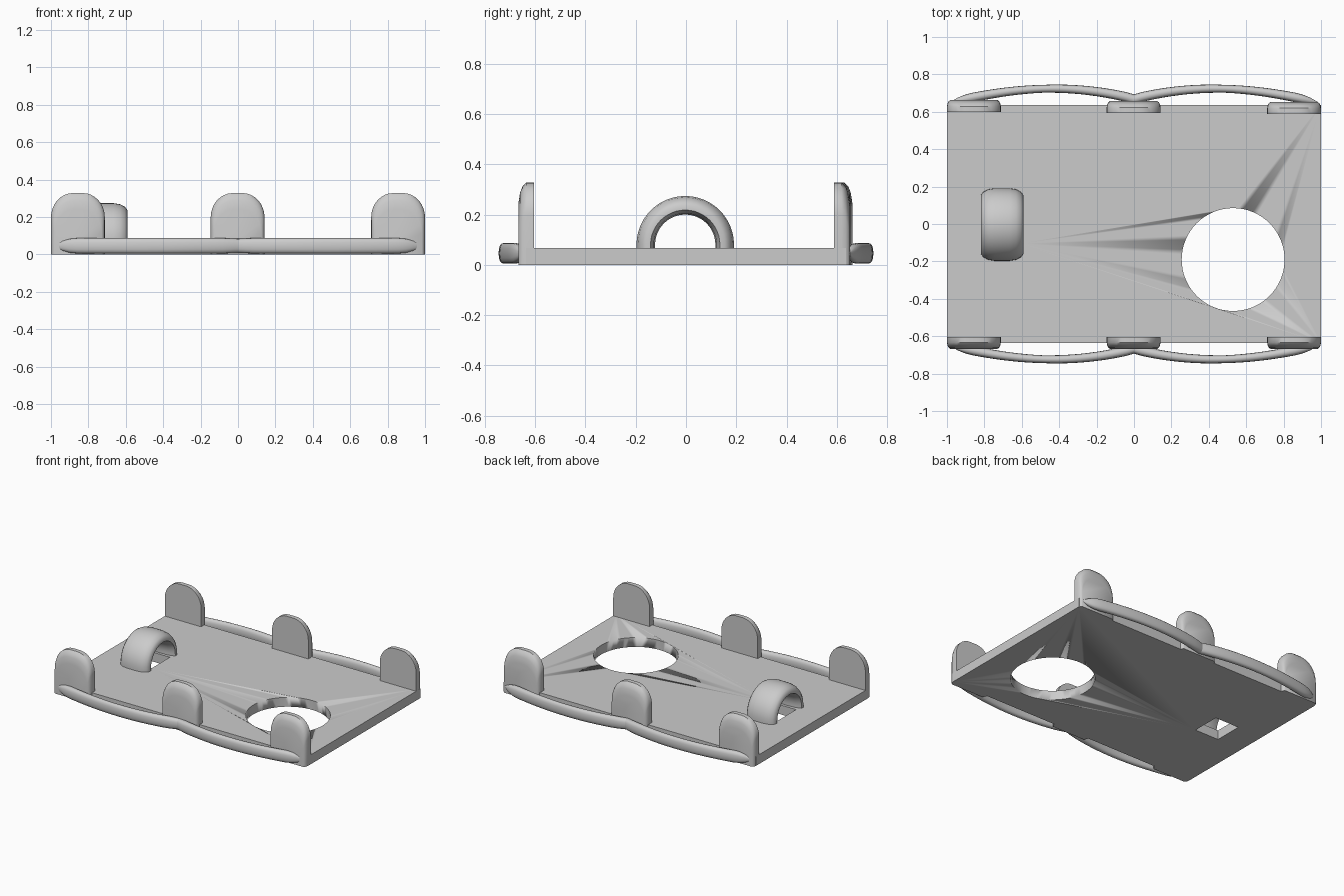
import bpy, bmesh, math

if "Cube" in bpy.data.objects:
    bpy.data.objects.remove(bpy.data.objects["Cube"])

grey = bpy.data.materials.new("light grey")
grey.diffuse_color = (0.6, 0.6, 0.6, 1)
grey.use_nodes = True
grey.node_tree.nodes["Principled BSDF"].inputs["Base Color"].default_value = grey.diffuse_color


def loft(name, rings, angle=30):
    """Skin a list of closed rings and cap both ends."""
    bm = bmesh.new()
    vs = [[bm.verts.new(p) for p in r] for r in rings]
    n = len(rings[0])
    for a, b in zip(vs, vs[1:]):
        for i in range(n):
            j = (i + 1) % n
            bm.faces.new((a[i], a[j], b[j], b[i]))
    bm.faces.new(vs[0])
    bm.faces.new(vs[-1])
    bmesh.ops.recalc_face_normals(bm, faces=bm.faces)
    me = bpy.data.meshes.new(name)
    bm.to_mesh(me)
    bm.free()
    me.materials.append(grey)
    ob = bpy.data.objects.new(name, me)
    bpy.context.collection.objects.link(ob)
    bpy.ops.object.select_all(action='DESELECT')
    ob.select_set(True)
    bpy.context.view_layer.objects.active = ob
    bpy.ops.object.shade_smooth_by_angle(angle=math.radians(angle))
    return ob


def box(name, x0, x1, y0, y1, z0, z1):
    return loft(name, [[(x0, y0, z), (x1, y0, z), (x1, y1, z), (x0, y1, z)]
                       for z in (z0, z1)])


def cut(target, cutter):
    m = target.modifiers.new("cut", 'BOOLEAN')
    m.operation, m.object, m.solver = 'DIFFERENCE', cutter, 'EXACT'
    bpy.context.view_layer.objects.active = target
    bpy.ops.object.modifier_apply(modifier=m.name)
    bpy.data.objects.remove(cutter)


# base plate with a round hole and a small square hole
plate = box("base_plate", -1, 1, -0.637, 0.637, 0, 0.067)
circle = [(0.53 + 0.275 * math.cos(t * math.tau / 64),
           -0.19 + 0.275 * math.sin(t * math.tau / 64)) for t in range(64)]
cut(plate, loft("round_cutter", [[(x, y, z) for x, y in circle] for z in (-0.1, 0.2)]))
cut(plate, box("square_cutter", -0.80, -0.61, -0.105, 0.1, -0.1, 0.2))

# strap arch: lens-shaped section (x offset, radius) swept over a half circle
section = [(-0.113, 0.138), (-0.113, 0.158), (-0.10, 0.175), (-0.075, 0.188), (-0.04, 0.194),
           (0.04, 0.194), (0.075, 0.188), (0.10, 0.175), (0.113, 0.158), (0.113, 0.138),
           (0.07, 0.125), (0, 0.12), (-0.07, 0.125)]
path = [(1, 0, 0.03)]
path += [(math.cos(a), math.sin(a), 0.08) for a in (math.pi * i / 24 for i in range(25))]
path += [(-1, 0, 0.03)]
loft("strap_arch", [[(-0.705 + dx, -0.003 + r * c, z + r * s) for dx, r in section]
                    for c, s, z in path], 40)


# upright tabs: rounded top, softened on the outer face
def tab_outline(half, top):
    rx, rz = 0.118, 0.13
    arc = [(half - rx + rx * math.cos(a), top - rz + rz * math.sin(a))
           for a in (math.pi / 2 * i / 8 for i in range(9))]
    return [(half, 0)] + arc + [(-x, z) for x, z in reversed(arc)] + [(-half, 0)]


for side, word in ((-1, "front"), (1, "back")):
    for cx in (-0.856, -0.002, 0.856):
        inner = 0.604 if side < 0 else 0.594 - 0.006 * cx
        rings = []
        for depth, inset in ((0, 0), (0.03, 0), (0.046, 0.015), (0.056, 0.04), (0.063, 0.085)):
            rings.append([(cx + x, side * (inner + depth), z)
                          for x, z in tab_outline(0.144 - inset * 0.2, 0.328 - inset)])
        loft(word + "_tab", rings, 40)

    # bowed side rails, two arcs per side, tapering at the outer ends
    for end in (-1, 1):
        rings = []
        for i in range(25):
            t = i / 24
            x = 0.98 * t
            y = 0.666 - 0.016 * t + 0.065 * math.sin(math.pi * t ** 0.92) ** 0.9
            taper = min(1, math.sqrt(max(0.02, (1 - t) / 0.1)))
            hz = 0.041 * taper * (0.92 + 0.08 * min(1, t / 0.08))
            hy = (0.021 + 0.006 * abs(2 * t - 1)) * taper
            ring = []
            for k in range(16):
                a = math.tau * k / 16
                c, s = math.cos(a), math.sin(a)
                ring.append((end * x, side * (y + hy * math.copysign(abs(c) ** 0.8, c)),
                             0.046 + hz * math.copysign(abs(s) ** 0.8, s)))
            rings.append(ring)
        loft(word + "_rail", rings, 50)
